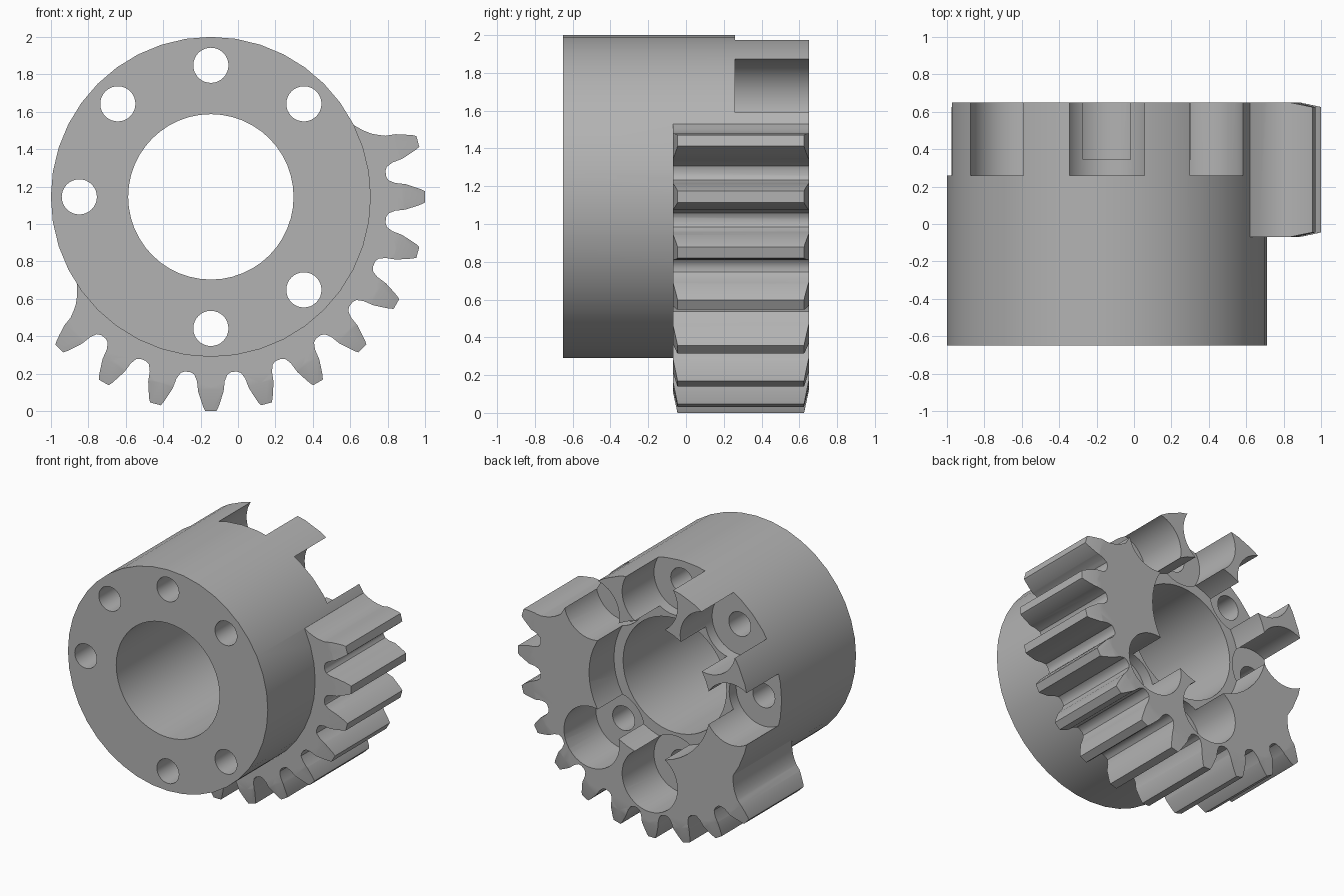
import bpy, bmesh
from math import sin, cos, pi, radians

if "Cube" in bpy.data.objects:
    bpy.data.objects.remove(bpy.data.objects["Cube"], do_unlink=True)

CX, CZ = -0.145, 1.145      # shaft axis
BACK = 0.65


def loft(name, rings):
    """Solid from matching closed rings, each given as (points, y)."""
    bm = bmesh.new()
    loops = [[bm.verts.new((CX + u, y, CZ + w)) for u, w in pts] for pts, y in rings]
    n = len(loops[0])
    for a, b in zip(loops, loops[1:]):
        for i in range(n):
            j = (i + 1) % n
            bm.faces.new((a[i], a[j], b[j], b[i]))
    bm.faces.new(loops[0])
    bm.faces.new(loops[-1])
    bmesh.ops.recalc_face_normals(bm, faces=bm.faces)
    me = bpy.data.meshes.new(name)
    bm.to_mesh(me)
    bm.free()
    ob = bpy.data.objects.new(name, me)
    bpy.context.collection.objects.link(ob)
    return ob


def circle(r, n, u=0.0, w=0.0):
    return [(u + r * cos(2 * pi * i / n), w + r * sin(2 * pi * i / n)) for i in range(n)]


def cylinder(name, r, y0, y1, n, u=0.0, w=0.0):
    ring = circle(r, n, u, w)
    return loft(name, [(ring, y0), (ring, y1)])


def combine(target, tool, operation):
    """Apply one boolean and discard the tool."""
    mod = target.modifiers.new("cut", "BOOLEAN")
    mod.operation, mod.solver, mod.object = operation, "EXACT", tool
    bpy.context.view_layer.update()
    result = target.evaluated_get(bpy.context.evaluated_depsgraph_get())
    mesh = bpy.data.meshes.new_from_object(result)
    target.modifiers.clear()
    target.data = mesh
    bpy.data.objects.remove(tool, do_unlink=True)


# Toothed sector outline: each flank is (distance out, half width)
flank = [(0.937, 0.108), (0.95, 0.088), (0.985, 0.074), (1.04, 0.068),
         (1.09, 0.052), (1.125, 0.04), (1.145, 0.03)]
end_flank = [(0.83, 0.18), (0.875, 0.135), (0.915, 0.105), (0.95, 0.088)] + flank[2:]
outline = [(0.0, 0.0)]
teeth = list(range(-135, 16, 15))
for angle in teeth:
    a = radians(angle)
    rise = end_flank if angle == teeth[0] else flank
    fall = end_flank if angle == teeth[-1] else flank
    for d, h in [(d, -h) for d, h in rise] + fall[::-1]:
        outline.append((d * cos(a) - h * sin(a), d * sin(a) + h * cos(a)))
sector = loft("toothed_sector", [(outline, -0.07), (outline, BACK)])

# Conical chamfer over both tooth ends
blank = loft("chamfer_blank", [(circle(r, 96), y) for r, y in
             [(1.03, -0.07), (1.155, -0.043), (1.155, BACK - 0.027), (1.03, BACK)]])
combine(sector, blank, "INTERSECT")

# Hub fused with the sector
gear = cylinder("gear_hub", 0.855, -0.65, BACK, 40)
combine(gear, sector, "UNION")

# Shaft bore and the wider recess behind it
combine(gear, cylinder("bore", 0.442, -1, 1, 48), "DIFFERENCE")
combine(gear, cylinder("recess", 0.52, 0.345, 1, 48), "DIFFERENCE")

# Bolt holes, each with a wide pocket from the back
for angle in (45, 90, 135, 180, 270, 315):
    u, w = 0.703 * cos(radians(angle)), 0.703 * sin(radians(angle))
    combine(gear, cylinder("pocket", 0.237, 0.26, 1, 40, u, w), "DIFFERENCE")
    combine(gear, cylinder("bolt_hole", 0.094, -1, 1, 32, u, w), "DIFFERENCE")

# Plain grey finish
grey = bpy.data.materials.new("plain_grey")
grey.use_nodes = True
grey.diffuse_color = (0.45, 0.45, 0.45, 1)
grey.node_tree.nodes["Principled BSDF"].inputs["Base Color"].default_value = (0.45, 0.45, 0.45, 1)
gear.data.materials.clear()
gear.data.materials.append(grey)
for p in gear.data.polygons:
    p.material_index = 0

bpy.ops.object.select_all(action="DESELECT")
gear.select_set(True)
bpy.context.view_layer.objects.active = gear
bpy.ops.object.shade_smooth_by_angle(angle=radians(30))
